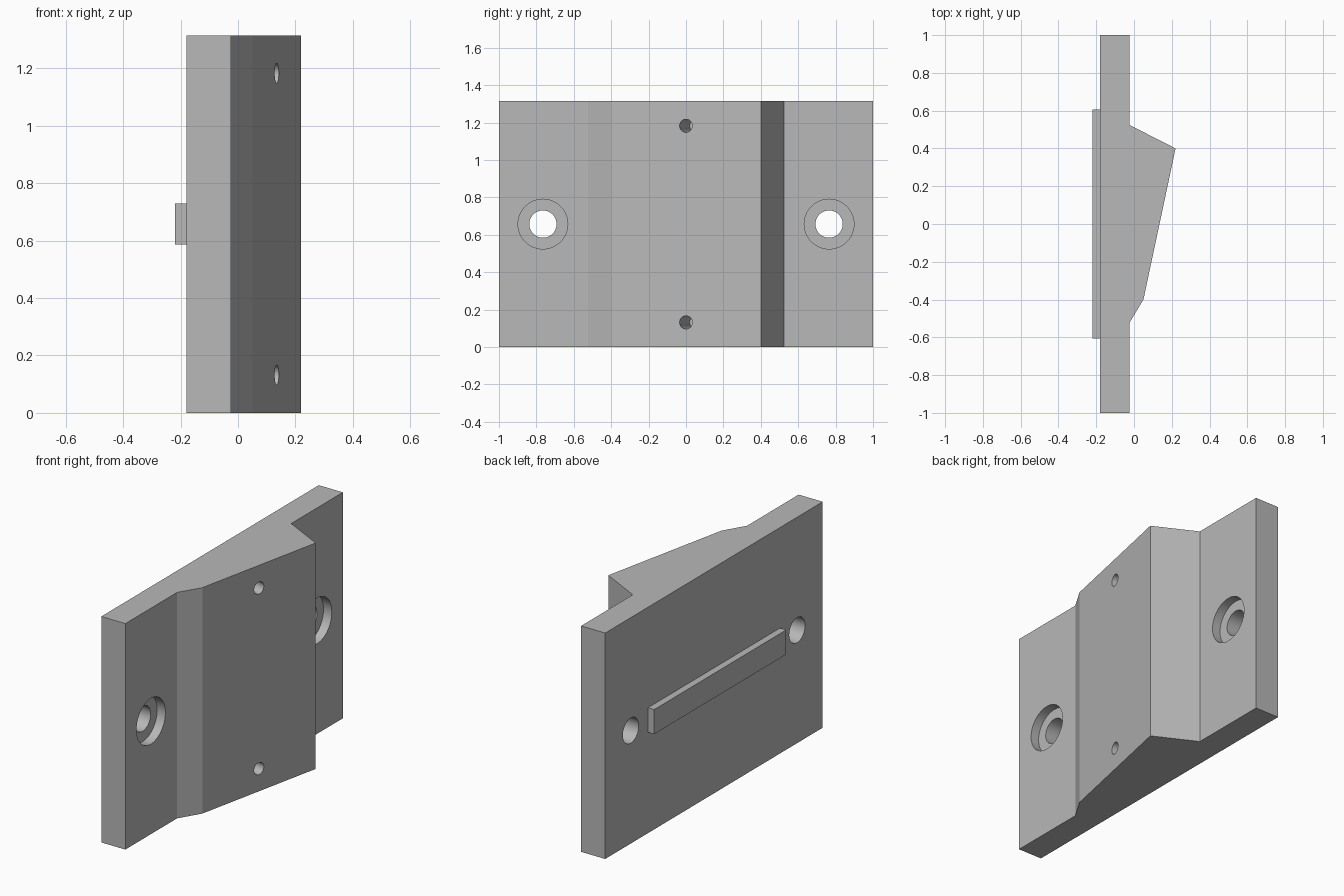
import bpy, bmesh
from mathutils import Vector

if "Cube" in bpy.data.objects:
    bpy.data.objects.remove(bpy.data.objects["Cube"], do_unlink=True)

HEIGHT = 1.315
BACK, FACE = -0.18, -0.025

grey = bpy.data.materials.new("plain grey")
grey.use_nodes = True
colour = (0.48, 0.48, 0.48, 1)
grey.diffuse_color = colour
grey.node_tree.nodes["Principled BSDF"].inputs["Base Color"].default_value = colour


def extrude_outline(name, outline, z0, z1):
    """Extrude a plan outline (x, y) between two heights."""
    bm = bmesh.new()
    base = bm.faces.new([bm.verts.new((x, y, z0)) for x, y in outline])
    top = bmesh.ops.extrude_face_region(bm, geom=[base])["geom"]
    verts = [g for g in top if isinstance(g, bmesh.types.BMVert)]
    bmesh.ops.translate(bm, verts=verts, vec=(0, 0, z1 - z0))
    bmesh.ops.recalc_face_normals(bm, faces=bm.faces)
    mesh = bpy.data.meshes.new(name)
    bm.to_mesh(mesh)
    bm.free()
    obj = bpy.data.objects.new(name, mesh)
    bpy.context.collection.objects.link(obj)
    mesh.materials.append(grey)
    return obj


def drill(target, start, end, radius):
    """Cut a round hole from start to end, then discard the cutter."""
    start, end = Vector(start), Vector(end)
    axis = end - start
    bpy.ops.mesh.primitive_cylinder_add(
        vertices=48, radius=radius, depth=axis.length, location=(start + end) / 2,
        rotation=axis.to_track_quat('Z', 'Y').to_euler())
    cutter = bpy.context.object
    cutter.hide_render = True
    cutter.data.materials.append(grey)
    mod = target.modifiers.new("hole", 'BOOLEAN')
    mod.operation = 'DIFFERENCE'
    mod.solver = 'EXACT'
    mod.object = cutter
    bpy.context.view_layer.objects.active = target
    bpy.ops.object.modifier_apply(modifier=mod.name)
    bpy.data.objects.remove(cutter, do_unlink=True)


# Plate with the wedge-shaped raised face
low, high = Vector((0.05, -0.4, 0)), Vector((0.22, 0.4, 0))
plate = extrude_outline("wedge_plate", [
    (BACK, -1), (FACE, -1), (FACE, -0.525), low.xy, high.xy,
    (FACE, 0.525), (FACE, 1), (BACK, 1)], 0, HEIGHT)

# Counterbored mounting holes
for y in (-0.765, 0.765):
    z = HEIGHT / 2
    drill(plate, (0.1, y, z), (FACE - 0.053, y, z), 0.133)
    drill(plate, (0.1, y, z), (-0.3, y, z), 0.073)

# Blind pin holes, square to the sloping face
slope = (high - low).normalized()
normal = Vector((slope.y, -slope.x, 0))
for z in (0.132, HEIGHT - 0.132):
    mouth = (low + high) / 2 + Vector((0, 0, z))
    drill(plate, mouth + normal * 0.1, mouth - normal * 0.26, 0.035)

bpy.ops.object.select_all(action='DESELECT')
plate.select_set(True)
bpy.context.view_layer.objects.active = plate
bpy.ops.object.shade_smooth_by_angle(angle=0.4)
# Keep the large planes flat; only the hole walls are smooth
for face in plate.data.polygons:
    if len(face.vertices) > 4:
        face.use_smooth = False

# Locating rail on the back
extrude_outline("locating_rail", [
    (-0.22, -0.607), (BACK, -0.607), (BACK, 0.607), (-0.22, 0.607)], 0.587, 0.73)
